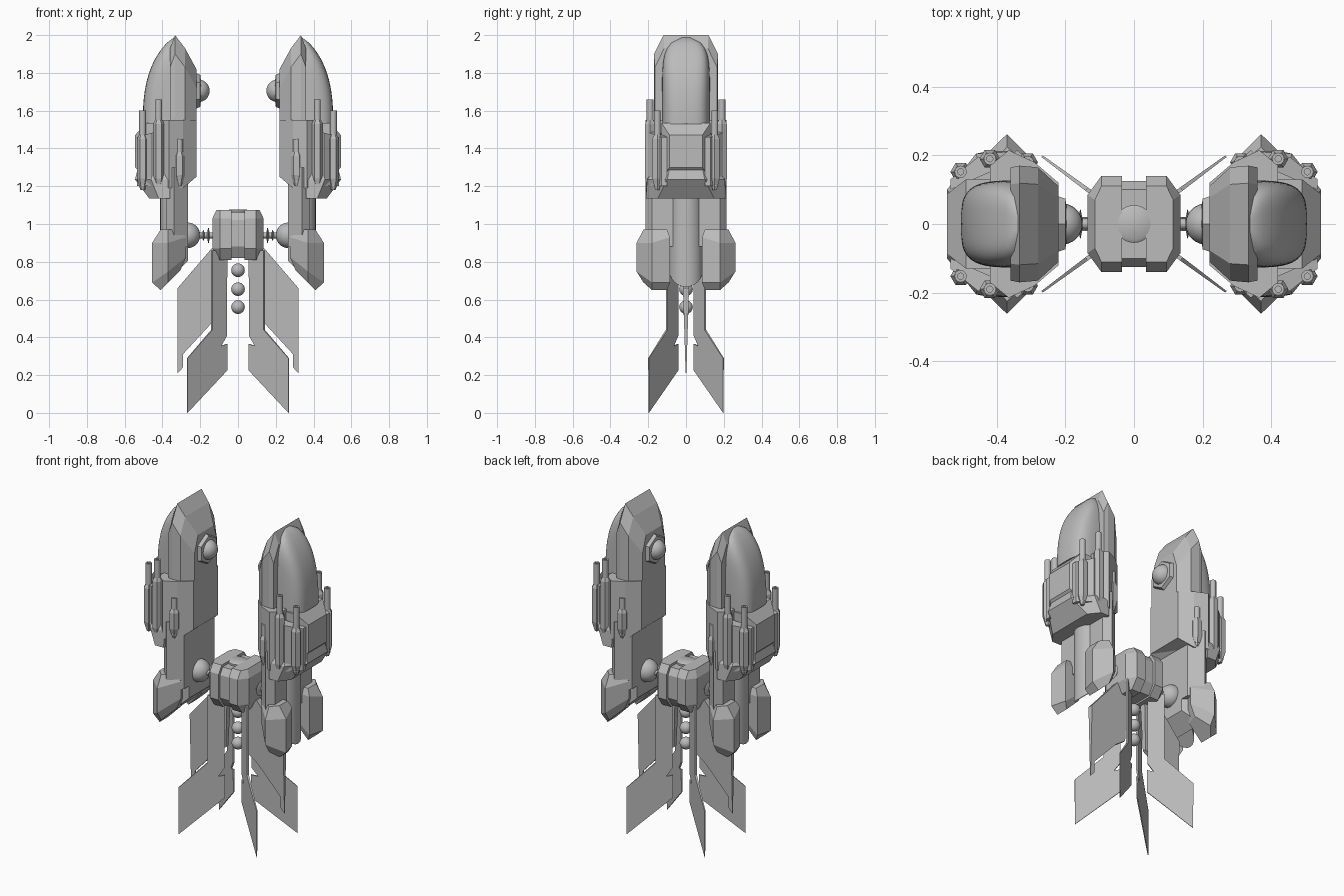
import bpy, bmesh, math
from mathutils import Vector, Matrix

if "Cube" in bpy.data.objects:
    bpy.data.objects.remove(bpy.data.objects["Cube"])

grey = bpy.data.materials.new("hull_grey")
grey.use_nodes = True
grey.diffuse_color = (0.5, 0.5, 0.5, 1)
grey.node_tree.nodes["Principled BSDF"].inputs["Base Color"].default_value = (0.5, 0.5, 0.5, 1)


def finish(name, bm, mirror="", smooth=False):
    """Turn a bmesh into an object, mirrored over the named axes."""
    bmesh.ops.recalc_face_normals(bm, faces=bm.faces)
    mesh = bpy.data.meshes.new(name)
    bm.to_mesh(mesh)
    bm.free()
    mesh.materials.append(grey)
    ob = bpy.data.objects.new(name, mesh)
    bpy.context.collection.objects.link(ob)
    if smooth:
        bpy.ops.object.select_all(action="DESELECT")
        bpy.context.view_layer.objects.active = ob
        ob.select_set(True)
        bpy.ops.object.shade_smooth_by_angle(angle=math.radians(40))
    if mirror:
        mod = ob.modifiers.new("mirror", "MIRROR")
        mod.use_axis = ["X" in mirror, "Y" in mirror, False]
        mod.use_mirror_merge = False
    return ob


def loft(name, rings, mirror="", smooth=False):
    """Skin a stack of equal rings and cap both ends."""
    bm = bmesh.new()
    loops = [[bm.verts.new(p) for p in ring] for ring in rings]
    n = len(loops[0])
    for a, b in zip(loops, loops[1:]):
        for i in range(n):
            j = (i + 1) % n
            bm.faces.new((a[i], a[j], b[j], b[i]))
    bm.faces.new(loops[0])
    bm.faces.new(loops[-1])
    return finish(name, bm, mirror, smooth)


def sym(half):
    """Close a half outline of (x, y) by reflecting y."""
    return half + [(x, -y) for x, y in reversed(half)]


def prism(name, plan, low, high, mirror=""):
    """Upright prism; low and high give z for each x."""
    return loft(name, [[(x, y, f(x)) for x, y in plan] for f in (low, high)], mirror)


def lathe(name, profile, origin, axis, sides, mirror=""):
    """Spin (distance, radius) points round an axis."""
    turn = Vector((0, 0, 1)).rotation_difference(Vector(axis)).to_matrix()
    rings = []
    for d, r in profile:
        angles = [2 * math.pi * i / sides for i in range(sides)]
        rings.append([Vector(origin) + turn @ Vector((r * math.cos(a), r * math.sin(a), d)) for a in angles])
    return loft(name, rings, mirror, sides > 8)


def ball(name, centre, r, mirror=""):
    bm = bmesh.new()
    bmesh.ops.create_uvsphere(bm, u_segments=24, v_segments=14, radius=r,
                              matrix=Matrix.Translation(centre))
    return finish(name, bm, mirror, True)


def plate(name, outline, direction, thick, mirror):
    """Blade of (distance, z, thickness share) points standing along a direction."""
    d = Vector((*direction, 0)).normalized()
    side = Vector((-d.y, d.x, 0))
    rings = [[d * u + Vector((0, 0, z)) + side * s * thick * t for u, z, t in outline] for s in (-1, 1)]
    return loft(name, rings, mirror)


# Pod slab: faceted armour layers stepping out from the inner face
layers = [(0.22, 0.11, 1.25, 1.82), (0.28, 0.165, 1.2, 1.93), (0.333, 0.17, 1.2, 2.0), (0.36, 0.165, 1.2, 1.93)]
rings = []
for x, w, z0, z1 in layers:
    half = [(z0, w), (z1 - 0.1, w), (z1, w * 0.7)]
    rings.append([(x, y, z) for z, y in sym(half)])
loft("pod_slab", rings, "X")

# Pod canopy: rounded shell tapering toward the top
rings = []
steps = 16
for k in range(steps + 1):
    t = k / steps * 0.995
    z = 1.53 + 0.46 * t
    depth = 0.172 * (1 - t ** 2.6) ** 0.75 + 0.002
    width = 0.127 * (1 - t ** 7) ** 0.5
    ring = []
    for i in range(25):
        a = -math.pi / 2 + math.pi * i / 24
        c, s = max(math.cos(a), 0), math.sin(a)
        ring.append((0.33 + depth * c ** 0.55, width * math.copysign(abs(s) ** 0.55, s), z))
    rings.append(ring)
loft("pod_canopy", rings, "X", True)

# Mid body with a ridge along its front and back
prism("pod_mid_body", sym([(0.22, 0.12), (0.29, 0.18), (0.365, 0.215), (0.42, 0.17)]),
      lambda x: 1.25 if x < 0.25 else 1.19, lambda x: 1.55, "X")

# Lower column, cut on a slant
prism("pod_lower_body", sym([(0.265, 0.15), (0.34, 0.215), (0.38, 0.18), (0.38, 0.08)]),
      lambda x: 0.88, lambda x: 1.3, "X")
prism("pod_inner_spine", sym([(0.265, 0.1), (0.3, 0.13), (0.35, 0.13)]),
      lambda x: 1.07 - x, lambda x: 1.2, "X")
column = [(0.325 + 0.088 * math.cos(math.tau * i / 24), 0.088 * math.sin(math.tau * i / 24)) for i in range(24)]
loft("pod_column", [[(max(x, 0.27), y, 1.08 - max(x, 0.27)) for x, y in column],
                    [(max(x, 0.27), y, 1.2) for x, y in column]], "X", True)

# Lower corner armour: chevron blocks with slanted feet and bevelled tops
chevron = [(0.275, 0.165), (0.37, 0.262), (0.455, 0.18), (0.43, 0.085), (0.31, 0.085)]
inset = [(0.305, 0.165), (0.37, 0.225), (0.41, 0.18), (0.41, 0.1), (0.32, 0.1)]
loft("corner_armour", [
    [(x, y, 1.06 - x) for x, y in inset],
    [(x, y, 1.1 - x + max(0, x - 0.41) + max(0, y - 0.2) * 0.3) for x, y in chevron],
    [(x, y, 0.93 if y < 0.17 else 0.9) for x, y in chevron],
    [(x, y, 0.97) for x, y in inset]], "XY")

# Outer gun mount: flared skirt and chamfered box
skirt = [(0.36, 0.21), (0.46, 0.205), (0.545, 0.1)]
loft("mount_skirt", [
    [(x, y, 1.135) for x, y in sym([(0.36, 0.213), (0.42, 0.213), (0.47, 0.15)])],
    [(x, y, 1.235) for x, y in sym(skirt)],
    [(x, y, 1.3) for x, y in sym([(0.36, 0.18), (0.45, 0.16), (0.53, 0.085)])]], "X")
rings = []
for x, w, z0, z1 in [(0.36, 0.13, 1.24, 1.535), (0.49, 0.13, 1.24, 1.535), (0.545, 0.087, 1.3, 1.47)]:
    rings.append([(x, w, z0), (x, w, z1), (x, -w, z1), (x, -w, z0)])
loft("mount_box", rings, "X")

# Guns: barrels in faceted housings
for name, x, y, low, top, cover in [("inner", 0.31, 0.18, 1.22, 1.45, 1.36),
                                    ("middle", 0.42, 0.19, 1.2, 1.66, 1.53),
                                    ("outer", 0.505, 0.152, 1.2, 1.6, 1.45)]:
    lathe(name + "_gun_barrel", [(low, 0.018), (top, 0.018), (top, 0.009), (top - 0.03, 0.009)],
          (x, y, 0), (0, 0, 1), 12, "XY")
    lathe(name + "_gun_housing", [(low - 0.02, 0.012), (low + 0.04, 0.03), (cover, 0.03), (cover + 0.02, 0.02)],
          (x, y, 0), (0, 0, 1), 6, "XY")
prism("gun_side_panel", [(0.4, 0.16), (0.4, 0.19), (0.455, 0.195), (0.535, 0.13), (0.535, 0.1)],
      lambda x: 1.2, lambda x: 1.5 - 0.3 * (x - 0.4), "XY")

# Inner sensor knob on a hexagonal collar
lathe("knob_collar", [(0, 0.095), (0.025, 0.085), (0.028, 0.06)], (0.225, 0, 1.705), (-1, 0, 0), 6, "X")
ball("sensor_knob", (0.21, 0, 1.705), 0.06, "X")

# Ball joint, rod and spindle joining pod to hub
ball("joint_ball", (0.268, 0, 0.94), 0.068, "X")
lathe("joint_rod", [(0, 0.016), (0.03, 0.016), (0.036, 0.045), (0.044, 0.016), (0.058, 0.016),
                    (0.062, 0.03), (0.07, 0.016), (0.1, 0.016)], (0.12, 0, 0.94), (1, 0, 0), 16, "X")

# Central hub: two bevelled halves over a recessed core
rings = []
for z, k in [(0.81, 0.045), (0.87, 0), (1.03, 0), (1.075, 0.03)]:
    rings.append([(x, y, z) for x, y in sym([(0.035, 0.14 - k), (0.095, 0.14 - k),
                                              (0.135 - k * 0.7, 0.085 - k * 0.5)])])
loft("hub_half", rings, "X")
core = [(-0.04, 0.125), (0.04, 0.125), (0.04, -0.125), (-0.04, -0.125)]
loft("hub_core", [[(x, y * k, z) for x, y in core] for z, k in
                  [(0.82, 0.7), (0.88, 1), (1.02, 1), (1.06, 0.8)]])
lathe("hub_cap", [(1.0, 0.055), (1.07, 0.055), (1.077, 0.045)], (0, 0, 0), (0, 0, 1), 24)

# Hanging beads
for i, z in enumerate((0.755, 0.655, 0.56)):
    ball(f"bead_{i + 1}", (0, 0, z), 0.036)

# Fins: four long diagonal blades and two broad side blades
plate("diagonal_fin", [(0.075, 0.86, 1), (0.172, 0.86, 1), (0.172, 0.44, 1), (0.333, 0.29, 0.5),
                       (0.333, 0, 0.3), (0.072, 0.225, 0.5), (0.072, 0.365, 0.8), (0.112, 0.355, 0.8),
                       (0.075, 0.41, 0.9)], (0.8, 0.59), 0.006, "XY")
plate("side_fin", [(0.06, 0.88, 1), (0.14, 0.87, 1), (0.32, 0.66, 0.8), (0.32, 0.21, 0.1),
                   (0.292, 0.24, 0.15), (0.292, 0.31, 0.25), (0.14, 0.475, 0.5), (0.075, 0.52, 0.6)],
      (1, 0), 0.02, "X")
